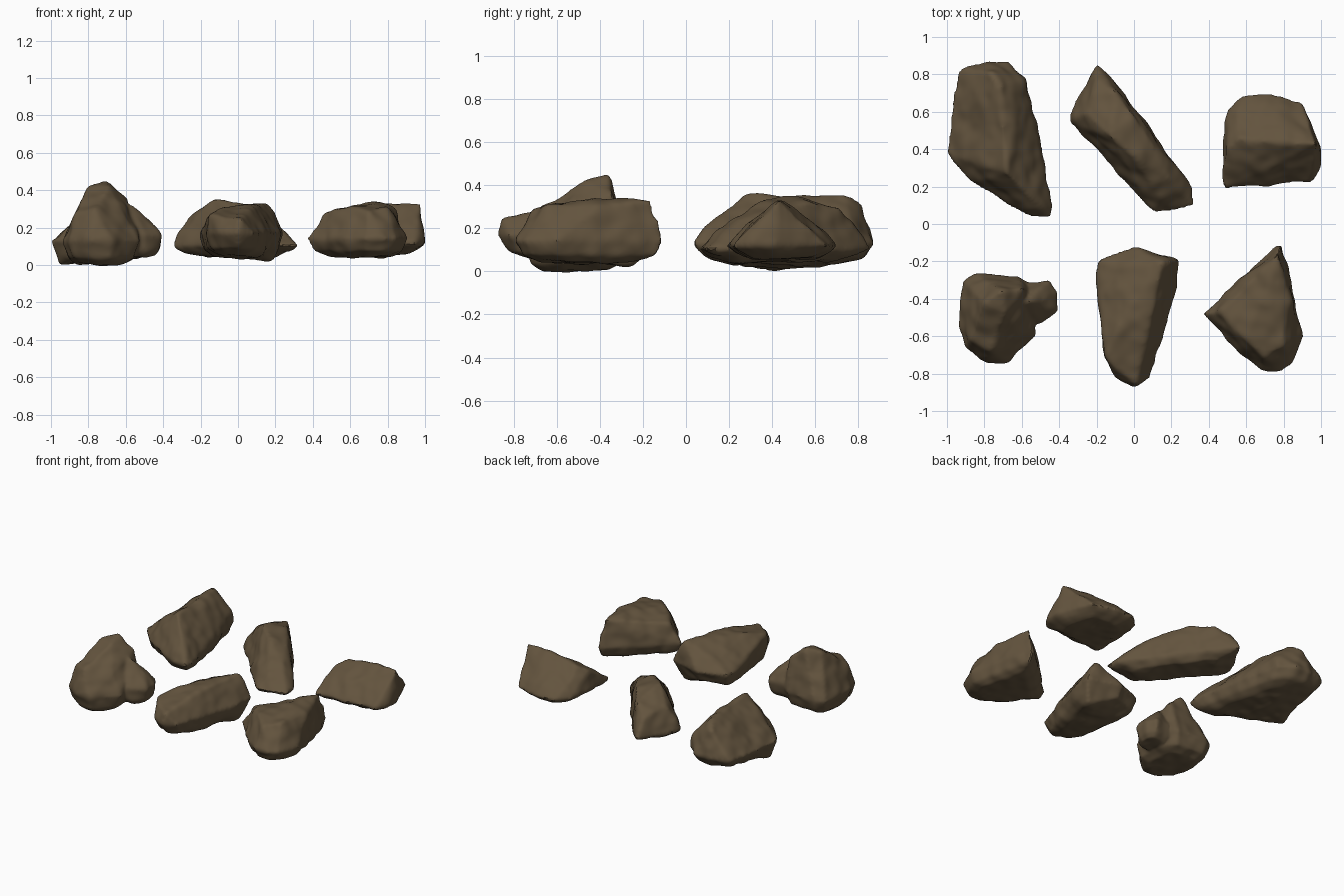
import bpy
import bmesh
from mathutils import Vector, noise

starter = bpy.data.objects.get("Cube")
if starter:
    bpy.data.objects.remove(starter, do_unlink=True)

# One earthy colour for every stone
stone = bpy.data.materials.new("brown stone")
stone.use_nodes = True
stone.diffuse_color = (0.125, 0.088, 0.048, 1)
shader = next(n for n in stone.node_tree.nodes if n.type == 'BSDF_PRINCIPLED')
shader.inputs["Base Color"].default_value = stone.diffuse_color
shader.inputs["Roughness"].default_value = 0.9


def lobe_points(outline, rim, base, crest):
    """Widest outline at rim height, two shrinking copies below it, and crest points."""
    middle = sum((Vector(p) for p in outline), Vector((0, 0))) / len(outline)
    points = [Vector(c) for c in crest]
    for size, height in ((1, rim), (.88, base + .03), (.64, base)):
        for p in outline:
            ring = middle.lerp(Vector(p), size)
            points.append(Vector((ring.x, ring.y, height)))
    return points


def weathering(p):
    """Broad dents and small bumps, slightly outward to make up for softening."""
    broad = noise.noise(p * 5) * 0.014
    bumps = noise.noise(p * 13) * 0.009
    return 0.004 + broad + bumps


def make_rock(name, *lobes):
    # Hull of each lobe
    bm = bmesh.new()
    for points in lobes:
        verts = [bm.verts.new(p) for p in points]
        bmesh.ops.convex_hull(bm, input=verts)
        loose = [v for v in verts if v.is_valid and not v.link_faces]
        bmesh.ops.delete(bm, geom=loose, context='VERTS')
    bmesh.ops.recalc_face_normals(bm, faces=bm.faces[:])
    mesh = bpy.data.meshes.new(name)
    bm.to_mesh(mesh)
    bm.free()
    rock = bpy.data.objects.new(name, mesh)
    bpy.context.collection.objects.link(rock)

    # Fuse the lobes and soften their corners
    remesh = rock.modifiers.new("fuse", 'REMESH')
    remesh.mode = 'VOXEL'
    remesh.voxel_size = 0.013
    soften = rock.modifiers.new("soften", 'SMOOTH')
    soften.factor = 0.5
    soften.iterations = 4
    bpy.context.view_layer.update()
    graph = bpy.context.evaluated_depsgraph_get()
    baked = bpy.data.meshes.new_from_object(rock.evaluated_get(graph))
    rock.modifiers.clear()
    rock.data = baked
    bpy.data.meshes.remove(mesh)
    baked.name = name

    # Weather the surface
    moved = [v.co + v.normal * weathering(v.co) for v in baked.vertices]
    for v, p in zip(baked.vertices, moved):
        v.co = p

    baked.materials.clear()
    baked.materials.append(stone)
    bpy.ops.object.select_all(action='DESELECT')
    rock.select_set(True)
    bpy.context.view_layer.objects.active = rock
    bpy.ops.object.shade_smooth_by_angle(angle=0.6)


# Large long rock, back right
make_rock("large_long_rock", lobe_points(
    [(-.92, .82), (-.78, .87), (-.67, .86), (-.58, .78), (-.56, .62), (-.5, .45),
     (-.44, .1), (-.45, .04), (-.55, .05), (-.7, .15), (-.87, .22), (-1, .38), (-.97, .62)],
    0.13, 0.04,
    [(-.68, .27, .365), (-.65, .5, .33), (-.66, .68, .3), (-.72, .74, .34), (-.77, .81, .31),
     (-.87, .52, .22), (-.59, .76, .22), (-.54, .13, .24), (-.95, .39, .01)]))

# Slanting flat-topped rock, back middle
make_rock("slanting_rock", lobe_points(
    [(-.2, .86), (-.12, .78), (0, .62), (.1, .49), (.2, .35), (.31, .19), (.32, .1),
     (.2, .06), (.11, .06), (-.1, .32), (-.22, .44), (-.34, .55), (-.3, .66)],
    0.1, 0.05,
    [(-.13, .47, .36), (0, .58, .32), (-.25, .59, .27), (-.2, .77, .23), (-.1, .7, .29),
     (0, .36, .33), (.1, .42, .29), (.18, .25, .24), (.14, .14, .19)]))

# Wedge rock with a ridge along its length, back left
make_rock("wedge_rock", lobe_points(
    [(.48, .19), (.7, .2), (.95, .23), (.99, .3), (.99, .42), (.93, .58), (.9, .65),
     (.72, .7), (.58, .685), (.5, .61), (.475, .45)],
    0.12, 0.065,
    [(.5, .4, .25), (.56, .46, .285), (.72, .44, .32), (.975, .43, .335),
     (.7, .58, .23), (.55, .58, .2)]))

# Peaked rock with a side lobe, front right
make_rock("peaked_rock", lobe_points(
    [(-.91, -.3), (-.85, -.26), (-.62, -.28), (-.55, -.36), (-.53, -.6), (-.65, -.69),
     (-.68, -.74), (-.78, -.73), (-.9, -.66), (-.93, -.55)],
    0.13, 0.01,
    [(-.8, -.42, .42), (-.71, -.36, .45), (-.69, -.47, .42), (-.6, -.35, .36),
     (-.77, -.68, .29), (-.87, -.62, .28), (-.6, -.58, .27)]),
    lobe_points([(-.6, -.33), (-.45, -.3), (-.41, -.36), (-.41, -.46), (-.5, -.53), (-.62, -.55)],
                0.16, 0.05, [(-.58, -.42, .33), (-.47, -.4, .24)]))

# Tapering rock with an overhanging tip, front middle
make_rock("tapering_rock", lobe_points(
    [(-.2, -.28), (-.19, -.2), (-.1, -.16), (0, -.12), (.1, -.15), (.245, -.19), (.22, -.35),
     (.17, -.5), (.13, -.66), (.08, -.82), (0, -.865), (-.1, -.82), (-.16, -.72), (-.17, -.5)],
    0.17, 0.06,
    [(-.1, -.24, .23), (.15, -.21, .33), (.1, -.45, .32), (-.08, -.55, .3), (-.15, -.7, .27),
     (.04, -.68, .28), (-.09, -.78, .26), (.01, -.85, .24), (.1, -.3, .025), (.18, -.25, .03)]))

# Pointed rock, front left
make_rock("pointed_rock", lobe_points(
    [(.37, -.48), (.55, -.32), (.68, -.22), (.75, -.12), (.79, -.1), (.81, -.2),
     (.86, -.42), (.9, -.6), (.85, -.75), (.78, -.79), (.68, -.79), (.6, -.72), (.5, -.61)],
    0.14, 0.045,
    [(.77, -.16, .33), (.46, -.47, .27), (.7, -.38, .33), (.59, -.61, .31),
     (.7, -.71, .29), (.8, -.65, .31), (.83, -.4, .3)]))
